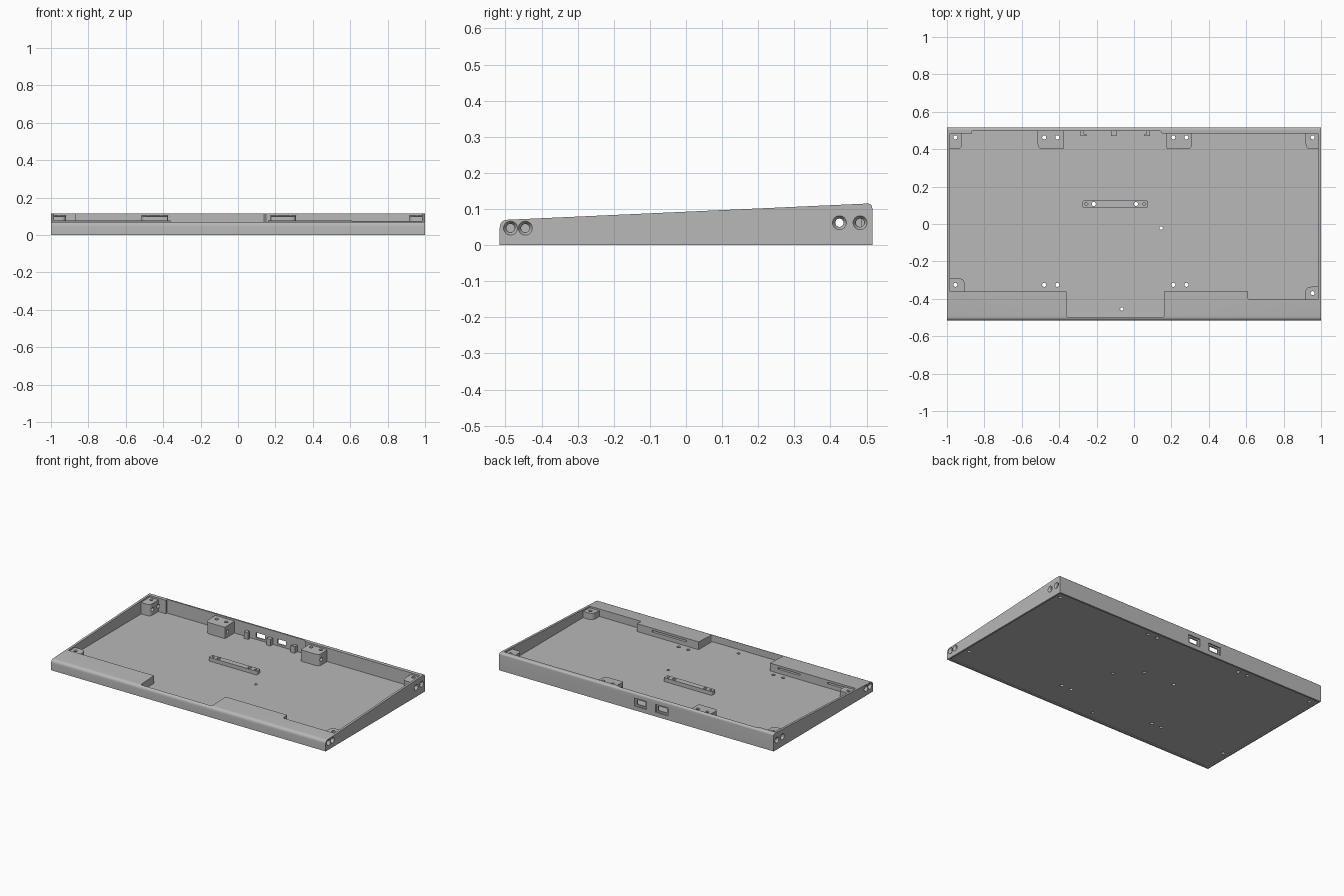
import bpy, bmesh, math
from mathutils import Vector, Matrix

if "Cube" in bpy.data.objects:
    bpy.data.objects.remove(bpy.data.objects["Cube"])

grey = bpy.data.materials.new("plain_grey")
grey.use_nodes = True
COLOUR = (0.48, 0.48, 0.48, 1)
grey.diffuse_color = COLOUR
grey.node_tree.nodes["Principled BSDF"].inputs["Base Color"].default_value = COLOUR

FLOOR = 0.025
HALF_Y = 0.516


def rim(y):
    """Height of the sloping rim at depth y."""
    return 0.07 + 0.045 * (y + 0.5)


def make(name, bm):
    bmesh.ops.recalc_face_normals(bm, faces=bm.faces)
    mesh = bpy.data.meshes.new(name)
    bm.to_mesh(mesh)
    bm.free()
    mesh.materials.append(grey)
    obj = bpy.data.objects.new(name, mesh)
    bpy.context.collection.objects.link(obj)
    return obj


def fillet(points, steps=5):
    """Round every corner (x, y, radius) that has a radius."""
    out = []
    for i, (x, y, r) in enumerate(points):
        p = Vector((x, y))
        if not r:
            out.append(p)
            continue
        a = p + (Vector(points[i - 1][:2]) - p).normalized() * r
        b = p + (Vector(points[(i + 1) % len(points)][:2]) - p).normalized() * r
        for k in range(steps + 1):
            t = k / steps
            out.append(a * (1 - t) ** 2 + p * 2 * t * (1 - t) + b * t * t)
    return out


def prism(name, points, z0, top):
    """Upright prism whose top height is a function of y."""
    bm = bmesh.new()
    pts = fillet(points)
    low = [bm.verts.new((p.x, p.y, z0)) for p in pts]
    high = [bm.verts.new((p.x, p.y, top(p.y))) for p in pts]
    bm.faces.new(low)
    bm.faces.new(high)
    for i in range(len(pts)):
        j = (i + 1) % len(pts)
        bm.faces.new((low[i], low[j], high[j], high[i]))
    return make(name, bm)


def rect(x0, x1, y0, y1, corners=(0, 0, 0, 0)):
    return [(x, y, r) for (x, y), r in
            zip(((x0, y0), (x1, y0), (x1, y1), (x0, y1)), corners)]


def box(name, x0, x1, y0, y1, z0, z1):
    return prism(name, rect(x0, x1, y0, y1), z0, lambda y: z1)


def rod(centre, axis, r1, r2, depth):
    bm = bmesh.new()
    turn = Vector(axis).to_track_quat("Z", "Y").to_matrix().to_4x4()
    bmesh.ops.create_cone(bm, cap_ends=True, segments=24, radius1=r1, radius2=r2,
                          depth=depth, matrix=Matrix.Translation(centre) @ turn)
    return make("cutter", bm)


def cut(target, cutters):
    """Subtract the cutters from the target."""
    for c in cutters:
        c.hide_render = True
        mod = target.modifiers.new("cut", "BOOLEAN")
        mod.operation, mod.solver, mod.object = "DIFFERENCE", "EXACT", c
    graph = bpy.context.evaluated_depsgraph_get()
    mesh = bpy.data.meshes.new_from_object(target.evaluated_get(graph))
    target.modifiers.clear()
    target.data = mesh


# Wedge-shaped shell from its side profile, with rounded upper edges
bm = bmesh.new()
profile = fillet([(-HALF_Y, 0, 0), (HALF_Y, 0, 0), (HALF_Y, rim(HALF_Y), 0.014),
                  (-HALF_Y, rim(-HALF_Y), 0.022)])
side = bm.faces.new([bm.verts.new((-1, p.x, p.y)) for p in profile])
grown = bmesh.ops.extrude_face_region(bm, geom=[side])
bmesh.ops.translate(bm, vec=(2, 0, 0),
                    verts=[g for g in grown["geom"] if isinstance(g, bmesh.types.BMVert)])
case = make("case_shell", bm)

# Stepped cavity and shallow recess underneath
cavity = prism("cutter", [
    (-0.985, -0.36, 0), (-0.36, -0.36, 0), (-0.36, -0.5, 0.012), (0.16, -0.5, 0.012),
    (0.16, -0.36, 0), (0.61, -0.36, 0), (0.61, -0.405, 0.012), (0.985, -0.405, 0),
    (0.985, 0.485, 0), (0.15, 0.485, 0), (0.14, 0.498, 0), (-0.865, 0.498, 0),
    (-0.865, 0.485, 0), (-0.985, 0.485, 0)], FLOOR, lambda y: 0.3)
recess = box("cutter", -0.988, 0.988, -0.504, 0.504, -0.1, 0.006)

# Port openings with a wider outer frame
ports = []
for x in (-0.03, -0.185):
    ports.append(box("cutter", x - 0.045, x + 0.045, 0.508, 0.6, 0.028, 0.08))
    ports.append(box("cutter", x - 0.032, x + 0.032, 0.45, 0.6, 0.038, 0.07))

# Slots in the rear face of the front shelf
slots = [box("cutter", x0, x1, -0.38, -0.34, 0.052, 0.062)
         for x0, x1 in ((0.25, 0.5), (-0.58, -0.42), (-0.9, -0.78))]

# Countersunk side holes; one pair runs right across
side_holes = []
for s in (-1, 1):
    for y, z in ((-0.486, 0.047), (-0.445, 0.047), (0.425, 0.062), (0.482, 0.062)):
        side_holes.append(rod((s * 0.994, y, z), (s, 0, 0), 0.012, 0.0195, 0.0125))
        if y != 0.425:
            side_holes.append(rod((s * 0.96, y, z), (s, 0, 0), 0.0115, 0.0115, 0.1))
cross_hole = rod((0, 0.425, 0.062), (1, 0, 0), 0.0115, 0.0115, 2.2)


def drill(x, y, r=0.011):
    return rod((x, y, 0.1), (0, 0, 1), r, r, 0.4)


# Upright screw holes
screws = [drill(x, y) for x in (-0.48, -0.41, 0.21, 0.28) for y in (-0.325, 0.463)]
screws += [drill(x, y) for x, y in ((-0.955, 0.463), (0.955, 0.463),
                                   (-0.955, -0.325), (0.955, -0.37))]
screws += [drill(0.145, -0.022, 0.009), drill(-0.065, -0.455, 0.009)]
bar_holes = [drill(-0.215, 0.107), drill(0.01, 0.107)]

cut(case, [cavity, recess] + ports + slots + side_holes + [cross_hole] + screws + bar_holes)

# Screw blocks: rear pair, rear corners and front corners
R = 0.028
blocks = {
    "rear_block_right": rect(-0.515, -0.375, 0.4, 0.504, (R, 0.006, 0, 0)),
    "rear_block_left": rect(0.175, 0.31, 0.4, 0.504, (0.006, R, 0, 0)),
    "rear_corner_right": rect(-0.99, -0.92, 0.4, 0.49, (0, R, 0, 0)),
    "rear_corner_left": rect(0.918, 0.99, 0.4, 0.49, (R, 0, 0, 0)),
    "front_corner_right": rect(-0.99, -0.905, -0.37, -0.29, (0, 0, 0.035, 0)),
    "front_corner_left": rect(0.915, 0.99, -0.41, -0.335, (0, 0, 0, 0.035)),
}
for name, outline in blocks.items():
    block = prism(name, outline, FLOOR - 0.003, lambda y: rim(y) - 0.011)
    cut(block, screws + side_holes + [cross_hole])

# Central mounting bar with through holes and small blind holes
bar = prism("mounting_bar", rect(-0.275, 0.075, 0.087, 0.125, (0.008,) * 4),
            FLOOR - 0.003, lambda y: 0.05)
pilots = [rod((x, 0.107, 0.055), (0, 0, 1), 0.008, 0.008, 0.03) for x in (-0.255, 0.055)]
cut(bar, bar_holes + pilots)

# Small retaining hooks beside the ports
for name, x, lip in (("hook_right", -0.27, 0.012), ("hook_middle", -0.108, 0),
                     ("hook_left", 0.07, -0.012)):
    hook = box(name, x - 0.015, x + 0.015, 0.47, 0.504, FLOOR - 0.003, 0.068)
    if lip:
        cut(hook, [box("cutter", x + lip - 0.008, x + lip + 0.008, 0.482, 0.497, 0, 0.1)])

# Remove cutters and smooth only the rounded surfaces
for obj in list(bpy.data.objects):
    if obj.name.startswith("cutter"):
        bpy.data.objects.remove(obj)
bpy.ops.object.select_all(action="DESELECT")
for obj in bpy.context.collection.objects:
    if obj.type == "MESH":
        obj.select_set(True)
        bpy.context.view_layer.objects.active = obj
bpy.ops.object.shade_smooth_by_angle(angle=math.radians(30))
